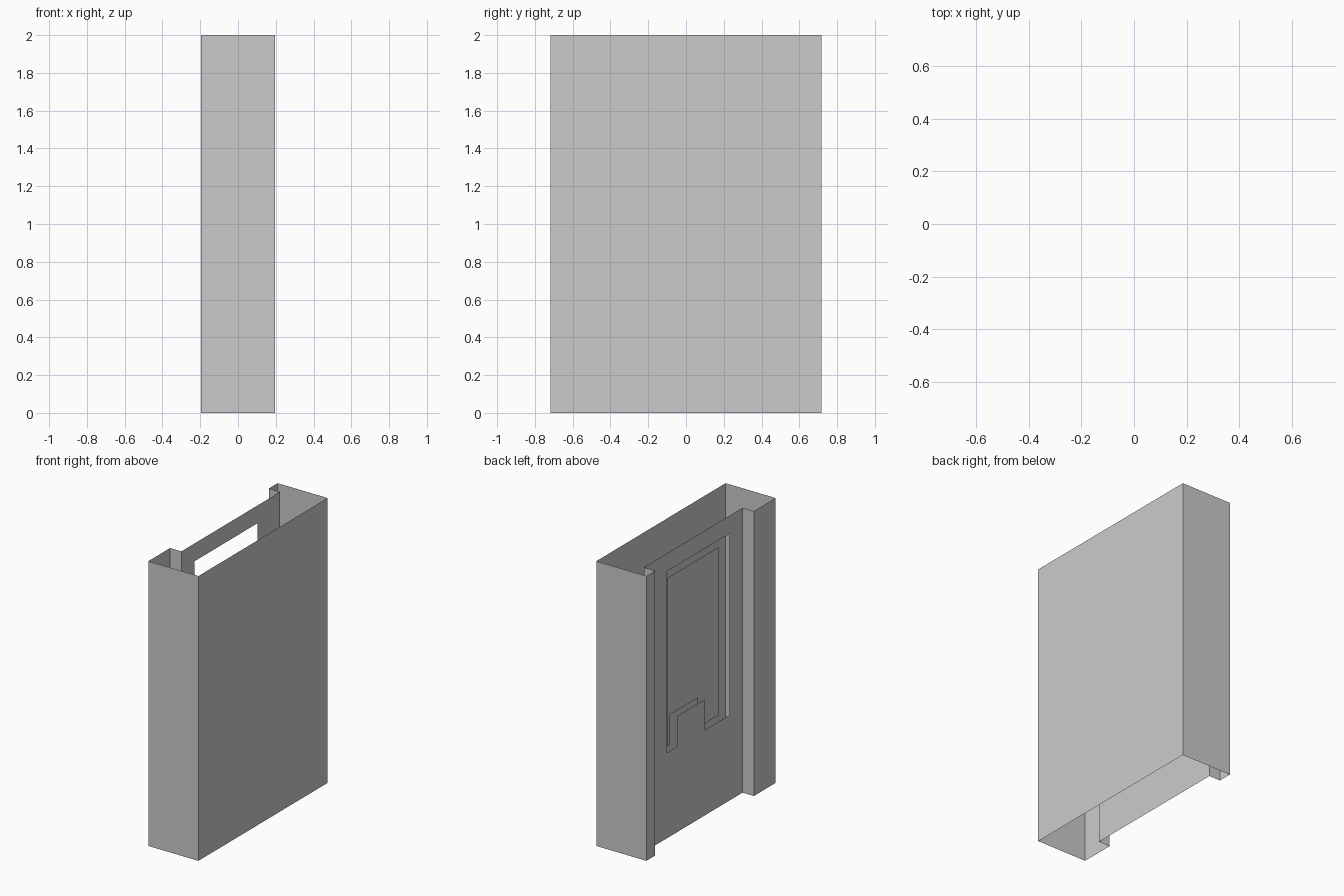
import bpy

if "Cube" in bpy.data.objects:
    bpy.data.objects.remove(bpy.data.objects["Cube"])

H = 2.0
X_FRONT, X_BACK = -0.195, 0.195   # outer faces
X_DOOR, X_INNER = -0.107, -0.063  # door sheet and recessed sheet


def add_mesh(name, verts, faces):
    mesh = bpy.data.meshes.new(name)
    mesh.from_pydata(verts, [], faces)
    obj = bpy.data.objects.new(name, mesh)
    bpy.context.collection.objects.link(obj)
    return obj


def extruded_sheet(name, path):
    """Open sheet: an xy path raised to full height."""
    n = len(path)
    verts = [(x, y, z) for z in (0, H) for x, y in path]
    return add_mesh(name, verts, [(i, i + 1, n + i + 1, n + i) for i in range(n - 1)])


def yz_sheet(name, x, ys, zs, holes=()):
    """Flat grid facing x, leaving out the listed cells (column, row)."""
    n = len(ys)
    verts = [(x, y, z) for z in zs for y in ys]
    faces = [(r * n + c, (r + 1) * n + c, (r + 1) * n + c + 1, r * n + c + 1)
             for r in range(len(zs) - 1) for c in range(n - 1) if (c, r) not in holes]
    return add_mesh(name, verts, faces)


# Cabinet body, open at top and bottom, with a front post at each end
extruded_sheet("cabinet_shell", [
    (X_DOOR, -0.475), (X_FRONT, -0.475), (X_FRONT, -0.717), (X_DOOR, -0.717),
    (X_BACK, -0.717), (X_BACK, 0.717), (X_FRONT, 0.717), (X_FRONT, 0.62), (X_DOOR, 0.62)])

# Door sheet with window opening
yz_sheet("door_front", X_DOOR, [-0.475, -0.33, 0.367, 0.62], [0, 0.6, 1.875, H], [(1, 1)])

# Recessed panel behind the window, notched for the tray
yz_sheet("recessed_panel", X_INNER, [-0.27, -0.04, 0.27, 0.30], [0.61, 0.82, 1.79], [(1, 0)])

# Tray flap flush with the door
yz_sheet("tray_flap", X_DOOR, [-0.05, 0.25], [0.6, 0.815])
